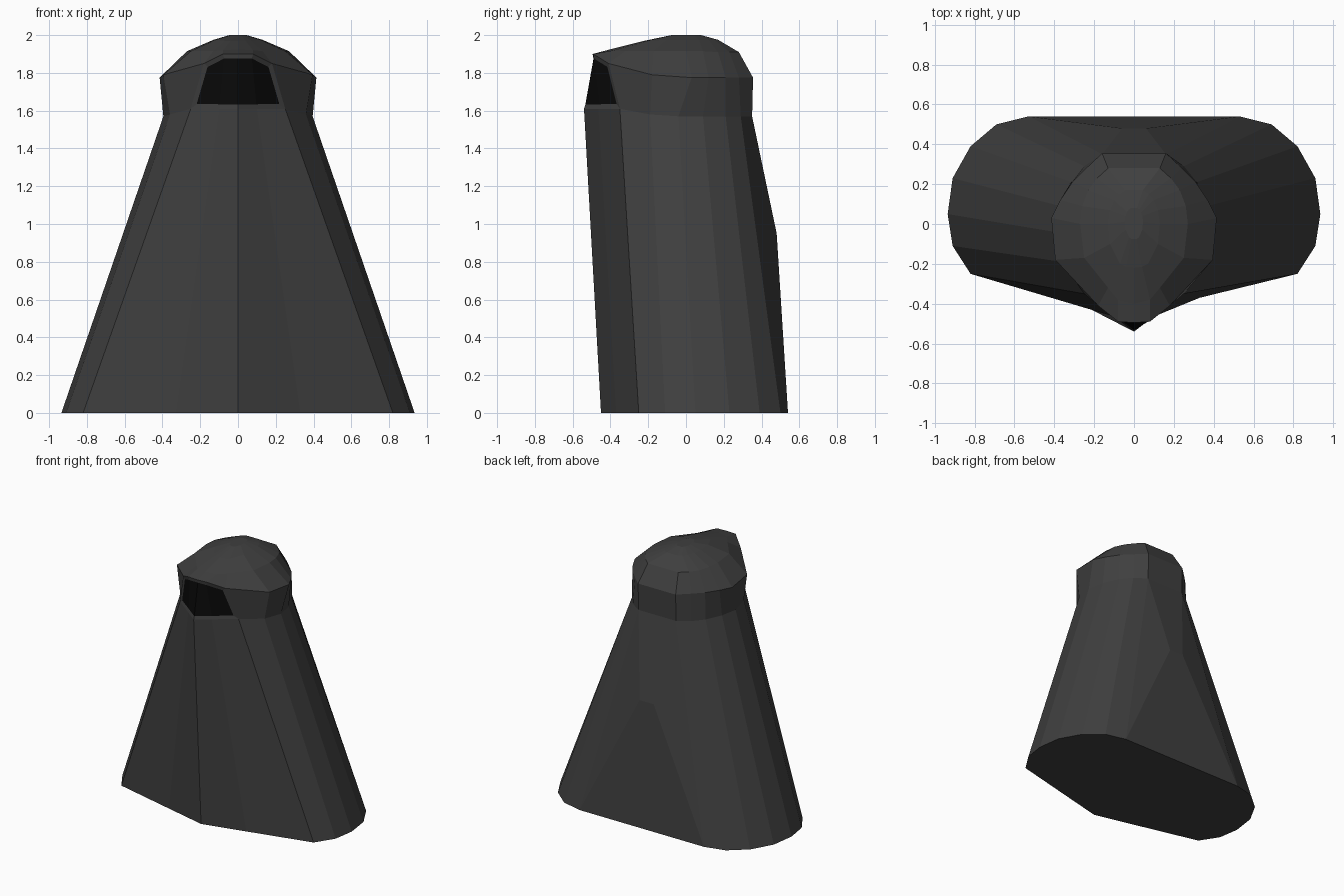
import bpy, bmesh

if "Cube" in bpy.data.objects:
    bpy.data.objects.remove(bpy.data.objects["Cube"])


def material(name, v):
    m = bpy.data.materials.new(name)
    m.diffuse_color = (v, v, v, 1)
    m.use_nodes = True
    m.node_tree.nodes["Principled BSDF"].inputs["Base Color"].default_value = m.diffuse_color
    return m


# Half cross-sections (x >= 0), front centre to back corner
hem = [(0, -.45, 0), (.33, -.37, 0), (.82, -.25, 0), (.91, -.11, 0), (.935, .05, 0),
       (.91, .23, 0), (.82, .39, 0), (.69, .50, 0), (.53, .54, 0)]
neck = [(0, -.54, 1.61), (.10, -.464, 1.61), (.25, -.35, 1.61), (.36, -.19, 1.58), (.395, -.04, 1.57),
        (.37, .09, 1.57), (.315, .21, 1.57), (.25, .29, 1.57), (.16, .35, 1.57)]
hood = [(0, -.495, 1.90), (.08, -.49, 1.90), (.18, -.41, 1.85), (.395, -.18, 1.79), (.415, .03, 1.775),
        (.37, .12, 1.775), (.31, .21, 1.775), (.24, .28, 1.775), (.16, .355, 1.775)]
brow = [(0, -.40, 1.925), (.08, -.38, 1.92), (.13, -.32, 1.915), (.25, -.17, 1.915), (.27, 0, 1.915),
        (.26, .09, 1.915), (.23, .17, 1.91), (.185, .23, 1.91), (.13, .28, 1.91)]
crown = [(0, -.22, 1.97), (.04, -.215, 1.97), (.07, -.20, 1.97), (.12, -.10, 1.975), (.13, 0, 1.975),
         (.12, .07, 1.975), (.10, .12, 1.975), (.075, .15, 1.975), (.045, .17, 1.975)]
top = [(x * .35, .02 + (y - .02) * .4, 2.0) for x, y, z in crown]

bm = bmesh.new()


def ring(half):
    """Full mirrored ring of vertices, starting at the front centre."""
    left = [(-x, y, z) for x, y, z in reversed(half[1:])]
    return [bm.verts.new(p) for p in half + left]


rings = [ring(h) for h in (hem, neck, hood, brow, crown, top)]
n = len(rings[0])
back = len(hem) - 1
face_opening = []
for level, (a, b) in enumerate(zip(rings, rings[1:])):
    for i in range(n):
        j = (i + 1) % n
        if level == 0 and i == back:
            continue
        f = bm.faces.new((a[i], a[j], b[j], b[i]))
        if level == 1 and i in (0, 1, n - 2, n - 1):
            face_opening.append(f)
bm.faces.new(rings[0][::-1])
bm.faces.new(rings[-1])

# Bulging back panel of the cloak
h0, h1 = rings[0][back], rings[0][back + 1]
n0, n1 = rings[1][back], rings[1][back + 1]
p0, p1 = (bm.verts.new((x, .48, .95)) for x in (.06, -.06))
for f in ((h0, h1, p1, p0), (h0, p0, n0), (h1, n1, p1), (p0, p1, n1, n0)):
    bm.faces.new(f)
bmesh.ops.recalc_face_normals(bm, faces=bm.faces)

# Black face area inside a thin hood rim
bmesh.ops.inset_region(bm, faces=face_opening, thickness=.024, depth=-.006, use_even_offset=True)
for f in face_opening:
    f.material_index = 1

mesh = bpy.data.meshes.new("hooded_cloak")
bm.to_mesh(mesh)
bm.free()
mesh.materials.append(material("dark_cloth", .05))
mesh.materials.append(material("black_shadow", .003))
bpy.context.collection.objects.link(bpy.data.objects.new("hooded_cloak", mesh))
